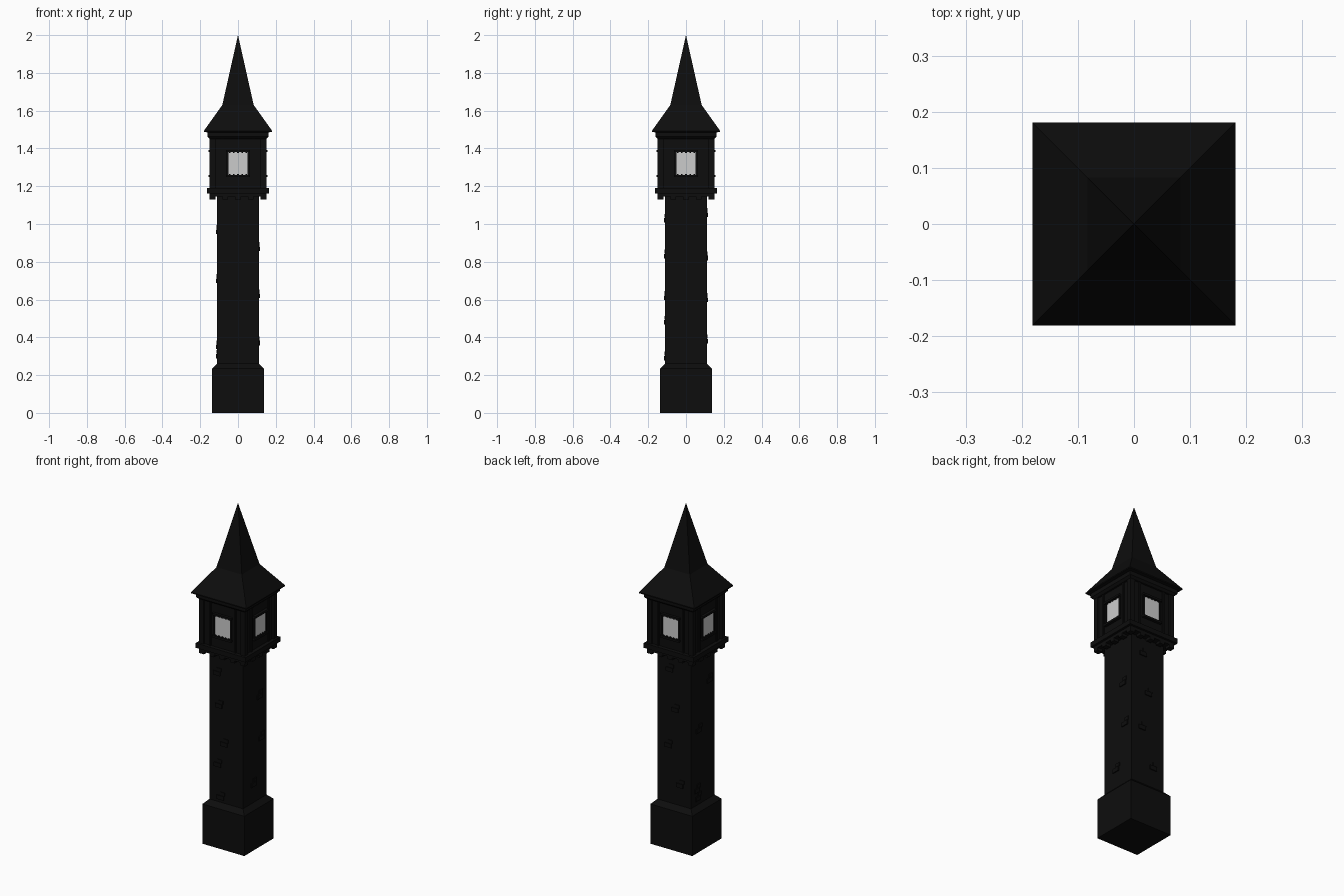
import bpy, bmesh, math, random
from mathutils import Matrix, Vector

cube = bpy.data.objects.get("Cube")
if cube:
    bpy.data.objects.remove(cube, do_unlink=True)
random.seed(4)


def material(name, value):
    m = bpy.data.materials.new(name)
    m.use_nodes = True
    m.diffuse_color = (value, value, value, 1)
    m.node_tree.nodes["Principled BSDF"].inputs["Base Color"].default_value = (value, value, value, 1)
    return m


STONE = material("black stone", 0.004)
PANE = material("pale window", 0.6)


def finish(name, bm, mat):
    bmesh.ops.recalc_face_normals(bm, faces=bm.faces)
    mesh = bpy.data.meshes.new(name)
    bm.to_mesh(mesh)
    bm.free()
    mesh.materials.append(mat)
    ob = bpy.data.objects.new(name, mesh)
    bpy.context.collection.objects.link(ob)
    return ob


def square_tower(name, profile, mat=STONE):
    """Stack square rings of (half width, height); a zero width makes a point."""
    bm = bmesh.new()
    rings = []
    for r, z in profile:
        if r == 0:
            rings.append([bm.verts.new((0, 0, z))])
        else:
            rings.append([bm.verts.new((x * r, y * r, z))
                          for x, y in ((-1, -1), (1, -1), (1, 1), (-1, 1))])
    for a, b in zip(rings, rings[1:]):
        for i in range(4):
            j = (i + 1) % 4
            bm.faces.new((a[i], a[j], b[0]) if len(b) == 1 else (a[i], a[j], b[j], b[i]))
    bm.faces.new(rings[0])
    if len(rings[-1]) == 4:
        bm.faces.new(rings[-1])
    return finish(name, bm, mat)


def four_sided(name, boxes, mat=STONE, sides=range(4)):
    """Boxes (x, depth, z, width, thickness, height, tilt) repeated on each side."""
    bm = bmesh.new()
    for k in sides:
        turn = Matrix.Rotation(k * math.pi / 2, 4, "Z")
        for x, d, z, w, t, h, tilt in boxes:
            place = (turn @ Matrix.Translation((x, -d, z)) @ Matrix.Rotation(tilt, 4, "Y")
                     @ Matrix.Diagonal(Vector((w, t, h, 1))))
            bmesh.ops.create_cube(bm, size=1, matrix=place)
    return finish(name, bm, mat)


# Plinth with a sloped shoulder, then the shaft
square_tower("plinth", [(0.137, 0), (0.137, 0.235), (0.11, 0.262)])
square_tower("shaft", [(0.11, 0.25), (0.11, 1.15)])

# Raised bricks scattered over the shaft, some wrapping the corners
brick_rows = {0: (0.29, 0.48, 0.61, 0.83, 1.02), 1: (0.37, 0.62, 0.87),
              2: (0.38, 0.6, 0.82, 1.05), 3: (0.3, 0.35, 0.7, 0.96)}
for side, heights in brick_rows.items():
    bricks = []
    for z in heights:
        x = random.uniform(-0.07, 0.07)
        bricks.append((x, 0.11, z, 0.045, 0.012, 0.024, 0))
        bricks.append((x + 0.014, 0.11, z + 0.024, 0.03, 0.01, 0.02, 0))
    four_sided(f"raised_bricks_{side + 1}", bricks, sides=[side])

# Overhanging gallery with brackets below
square_tower("gallery_floor", [(0.15, 1.145), (0.15, 1.162), (0.163, 1.162), (0.163, 1.19)])
four_sided("gallery_brackets", [(x, 0.134, 1.14, 0.03, 0.032, 0.02, 0)
                                for x in (-0.134, -0.067, 0, 0.067, 0.134)])

# Lantern room, corner posts and cornice
square_tower("lantern_room", [(0.14, 1.18), (0.14, 1.47)])
four_sided("corner_posts", [(0.135, 0.135, 1.325, 0.03, 0.03, 0.29, 0)])
four_sided("wall_panel_ribs", [(x, 0.141, 1.325, 0.012, 0.012, 0.28, 0) for x in (-0.082, 0.082)])
square_tower("cornice", [(0.15, 1.45), (0.162, 1.462), (0.162, 1.49)])

# Windows with lintels, sills and small teeth
four_sided("window_panes", [(0, 0.14, 1.32, 0.1, 0.008, 0.128, 0)], PANE)
trim = []
for z, inward in ((1.382, -1), (1.258, 1)):
    trim.append((0, 0.146, z - inward * 0.004, 0.125, 0.02, 0.012, 0))
    trim += [(x * 0.022, 0.146, z + inward * 0.003, 0.009, 0.012, 0.006, 0) for x in range(-2, 3)]
four_sided("window_trim", trim)
four_sided("window_jambs", [(x, 0.142, 1.32, 0.01, 0.012, 0.13, 0) for x in (-0.055, 0.055)])

# Steep roof flaring out at the eaves
square_tower("spire_roof", [(0.16, 1.485), (0.181, 1.487), (0.181, 1.493), (0.083, 1.63), (0, 2)])
